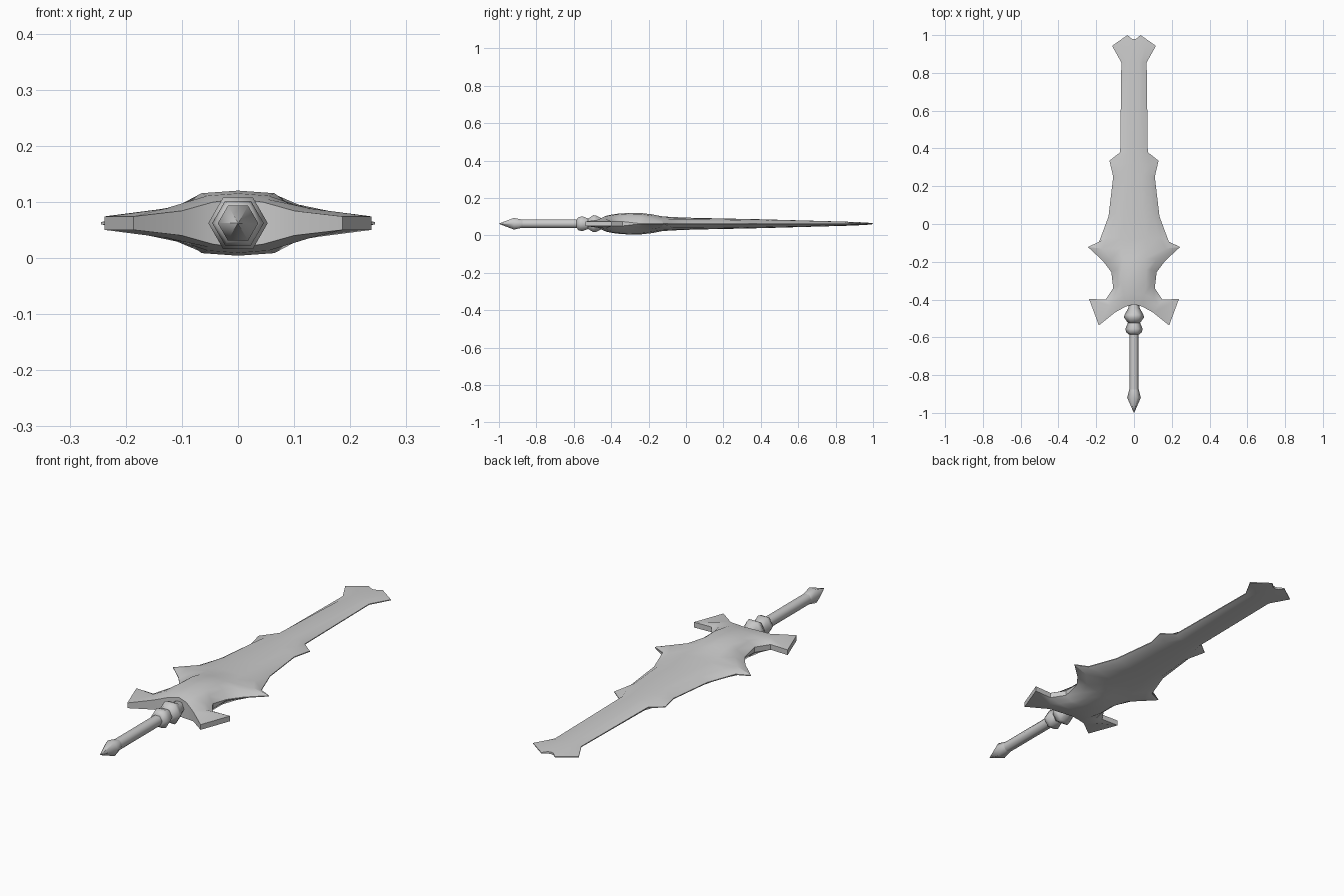
import bpy, bmesh, math

cube = bpy.data.objects.get("Cube")
if cube:
    bpy.data.objects.remove(cube)

MID_Z = 0.062

steel = bpy.data.materials.new("plain grey")
steel.use_nodes = True
GREY = (0.6, 0.6, 0.6, 1)
steel.diffuse_color = GREY
steel.node_tree.nodes["Principled BSDF"].inputs["Base Color"].default_value = GREY


def finish(bm, name, angle):
    """Turn a bmesh into a shaded, coloured object."""
    bmesh.ops.remove_doubles(bm, verts=bm.verts, dist=0.0005)
    bmesh.ops.recalc_face_normals(bm, faces=bm.faces)
    mesh = bpy.data.meshes.new(name)
    bm.to_mesh(mesh)
    bm.free()
    mesh.materials.append(steel)
    obj = bpy.data.objects.new(name, mesh)
    bpy.context.collection.objects.link(obj)
    bpy.ops.object.select_all(action='DESELECT')
    obj.select_set(True)
    bpy.context.view_layer.objects.active = obj
    bpy.ops.object.shade_smooth_by_angle(angle=math.radians(angle))
    return obj


# Each row runs from the centre ridge to the cutting edge:
# ridge (y, height), shoulder (x, fraction of ridge height),
# bevel (x, y, height), edge (x, y)
guard_rows = [
    ((-.425, .043), (.045, .87), (.10, -.468, .022), (.186, -.537)),
    ((-.40, .048), (.05, .9), (.13, -.43, .026), (.238, -.397)),
    ((-.37, .053), (.055, .92), (.105, -.39, .032), (.15, -.4)),
    ((-.30, .058), (.065, .92), (.085, -.33, .038), (.11, -.34)),
]
belly_rows = [
    ((-.24, .057), (.065, .9), (.09, -.24, .034), (.12, -.255)),
    ((-.18, .05), (.06, .86), (.12, -.185, .028), (.165, -.195)),
    ((-.13, .04), (.07, .86), (.17, -.13, .02), (.244, -.122)),
    ((-.08, .036), (.07, .87), (.135, -.07, .022), (.185, -.095)),
    ((.05, .031), (.05, .9), (.1, .05, .022), (.135, .04)),
]
blade_rows = [
    ((.25, .027), (.04, .92), (.085, .25, .02), (.11, .25)),
    ((.33, .025), (.035, .92), (.08, .31, .018), (.13, .335)),
    ((.39, .024), (.03, .94), (.055, .38, .018), (.073, .38)),
    ((.855, .011), (.03, .94), (.045, .855, .008), (.067, .855)),
    ((.93, .008), (.03, .94), (.06, .94, .006), (.116, .943)),
    ((.978, .005), (.015, .9), (.025, .992, .003), (.035, 1)),
]


def half_section(row, edge_height):
    (ridge_y, ridge_h), (shoulder_x, frac), bevel, edge = row
    shoulder_y = ridge_y + (bevel[1] - ridge_y) * 0.3
    return [(0, ridge_y, ridge_h),
            (shoulder_x, shoulder_y, ridge_h * frac),
            bevel,
            (*edge, edge_height)]


sections = [half_section(r, 0.012) for r in guard_rows]
sections += [half_section(r, 0.002) for r in belly_rows + blade_rows]

# Blade and winged guard: closed loops lofted along the length
bm = bmesh.new()
loops = []
for half in sections:
    right_top = half
    left_top = [(-x, y, h) for x, y, h in half[:0:-1]]
    top = left_top + right_top
    ring = top + [(x, y, -h) for x, y, h in reversed(top)]
    loops.append([bm.verts.new((x, y, MID_Z + h)) for x, y, h in ring])
for a, b in zip(loops, loops[1:]):
    n = len(a)
    for i in range(n):
        j = (i + 1) % n
        bm.faces.new((a[i], a[j], b[j], b[i]))
# Close both ends with strips joining top to bottom
for loop in (loops[0], loops[-1]):
    n = len(loop)
    for i in range(n // 2 - 1):
        bm.faces.new((loop[i], loop[i + 1], loop[n - 2 - i], loop[n - 1 - i]))
finish(bm, "blade_and_guard", 30)


def turned_part(name, profile, sides=6):
    """Lathe a (y, radius) profile around the long axis."""
    bm = bmesh.new()
    rings = []
    for y, r in profile:
        rings.append([bm.verts.new((r * math.cos(math.tau * k / sides), y,
                                    MID_Z + r * math.sin(math.tau * k / sides)))
                      for k in range(sides)])
    for a, b in zip(rings, rings[1:]):
        for k in range(sides):
            m = (k + 1) % sides
            bm.faces.new((a[k], a[m], b[m], b[k]))
    bm.faces.new(rings[0])
    bm.faces.new(rings[-1])
    return finish(bm, name, 62)


# Pommel, grip and the two collars
turned_part("pommel", [(-1, .001), (-.92, .036), (-.875, .025)])
turned_part("grip", [(-.88, .025), (-.575, .025)])
turned_part("lower_collar", [(-.585, .026), (-.575, .04), (-.555, .046), (-.52, .031)])
turned_part("upper_collar", [(-.525, .031), (-.495, .053), (-.48, .05), (-.445, .03), (-.40, .03)])
